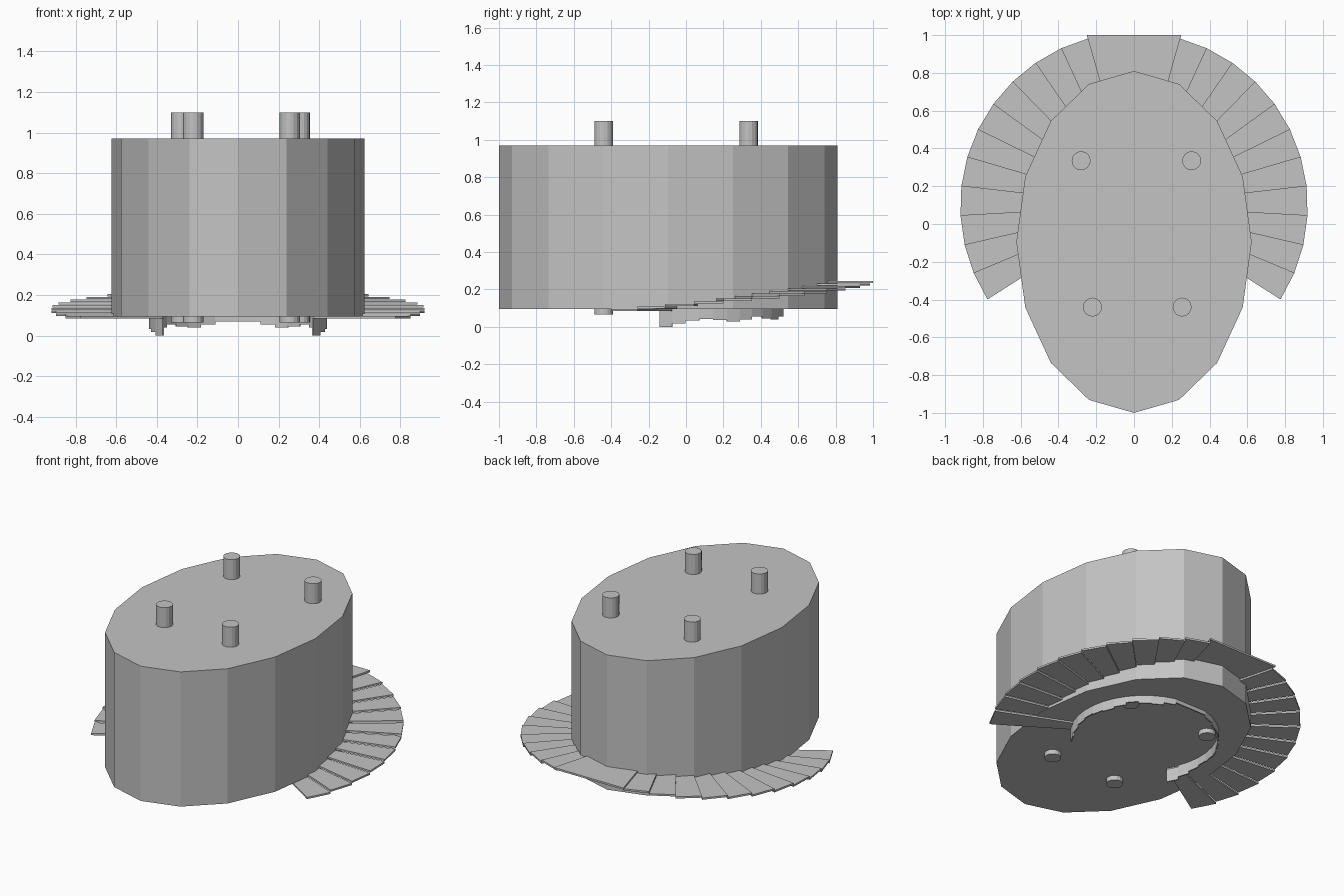
import bpy, bmesh, math
from mathutils import Matrix, Vector

if "Cube" in bpy.data.objects:
    bpy.data.objects.remove(bpy.data.objects["Cube"])

grey = bpy.data.materials.new("plain grey")
grey.diffuse_color = (0.55, 0.55, 0.55, 1)
grey.use_nodes = True
grey.node_tree.nodes["Principled BSDF"].inputs["Base Color"].default_value = grey.diffuse_color


def finish(bm, name):
    bmesh.ops.recalc_face_normals(bm, faces=bm.faces)
    me = bpy.data.meshes.new(name)
    bm.to_mesh(me)
    bm.free()
    me.materials.append(grey)
    ob = bpy.data.objects.new(name, me)
    bpy.context.collection.objects.link(ob)
    return ob


def add_prism(bm, outline, z0, z1):
    low = [bm.verts.new((x, y, z0)) for x, y in outline]
    top = [bm.verts.new((x, y, z1)) for x, y in outline]
    n = len(outline)
    bm.faces.new(low[::-1])
    bm.faces.new(top)
    for i in range(n):
        j = (i + 1) % n
        bm.faces.new((low[i], low[j], top[j], top[i]))


def oval(cx, cy, rx, ry, n):
    return [(cx + rx * math.sin(2 * math.pi * i / n),
             cy + ry * math.cos(2 * math.pi * i / n)) for i in range(n)]


# Oval sixteen-sided body
bm = bmesh.new()
add_prism(bm, oval(0, -0.095, 0.623, 0.905, 16), 0.095, 0.97)
finish(bm, "oval_body")

# Four posts running through the body
for i, (x, y) in enumerate([(-0.28, 0.335), (0.305, 0.335), (-0.22, -0.44), (0.255, -0.44)]):
    bm = bmesh.new()
    add_prism(bm, oval(x, y, 0.05, 0.05, 16), 0.065, 1.10)
    finish(bm, f"post_{i + 1}")

# Two curved flights meeting at the back landing
CY, R_IN, R_OUT = 0.095, 0.44, 0.92
A0, A1, STEPS = math.radians(-32.5), math.radians(75), 11
RISE, THICK = 0.0136, 0.0115
PANEL_LOW = [0.0, 0.018, 0.033, 0.043, 0.037, 0.03, 0.04, 0.055, 0.045, 0.04, 0.055]


def polar(side, r, a):
    return side * r * math.cos(a), CY + r * math.sin(a)


for side, label in ((1, "right"), (-1, "left")):
    treads, panels = bmesh.new(), bmesh.new()
    for k in range(STEPS):
        a = A0 + (A1 - A0) * k / STEPS
        b = A0 + (A1 - A0) * (k + 1) / STEPS
        top = 0.096 + RISE * k
        add_prism(treads, [polar(side, R_IN, a), polar(side, R_OUT, a),
                           polar(side, R_OUT, b), polar(side, R_IN, b)], top - THICK, top)
        # thin inner wall panel hanging under each tread
        add_prism(panels, [polar(side, R_IN - 0.008, a), polar(side, R_IN, a),
                           polar(side, R_IN, b), polar(side, R_IN - 0.008, b)],
                  PANEL_LOW[k], top - THICK)
    finish(treads, f"{label}_stair_treads")
    finish(panels, f"{label}_inner_wall")

# Landing at the back with its inner wall panel
bm = bmesh.new()
top = 0.096 + RISE * STEPS
x_in, y_in = polar(1, R_IN, A1)
add_prism(bm, [(-x_in, y_in), (x_in, y_in), (0.25, 1.0), (-0.25, 1.0)], top - THICK, top)
finish(bm, "back_landing")
bm = bmesh.new()
add_prism(bm, [(-x_in, y_in - 0.008), (x_in, y_in - 0.008), (x_in, y_in), (-x_in, y_in)],
          0.07, top - THICK)
finish(bm, "landing_inner_wall")
